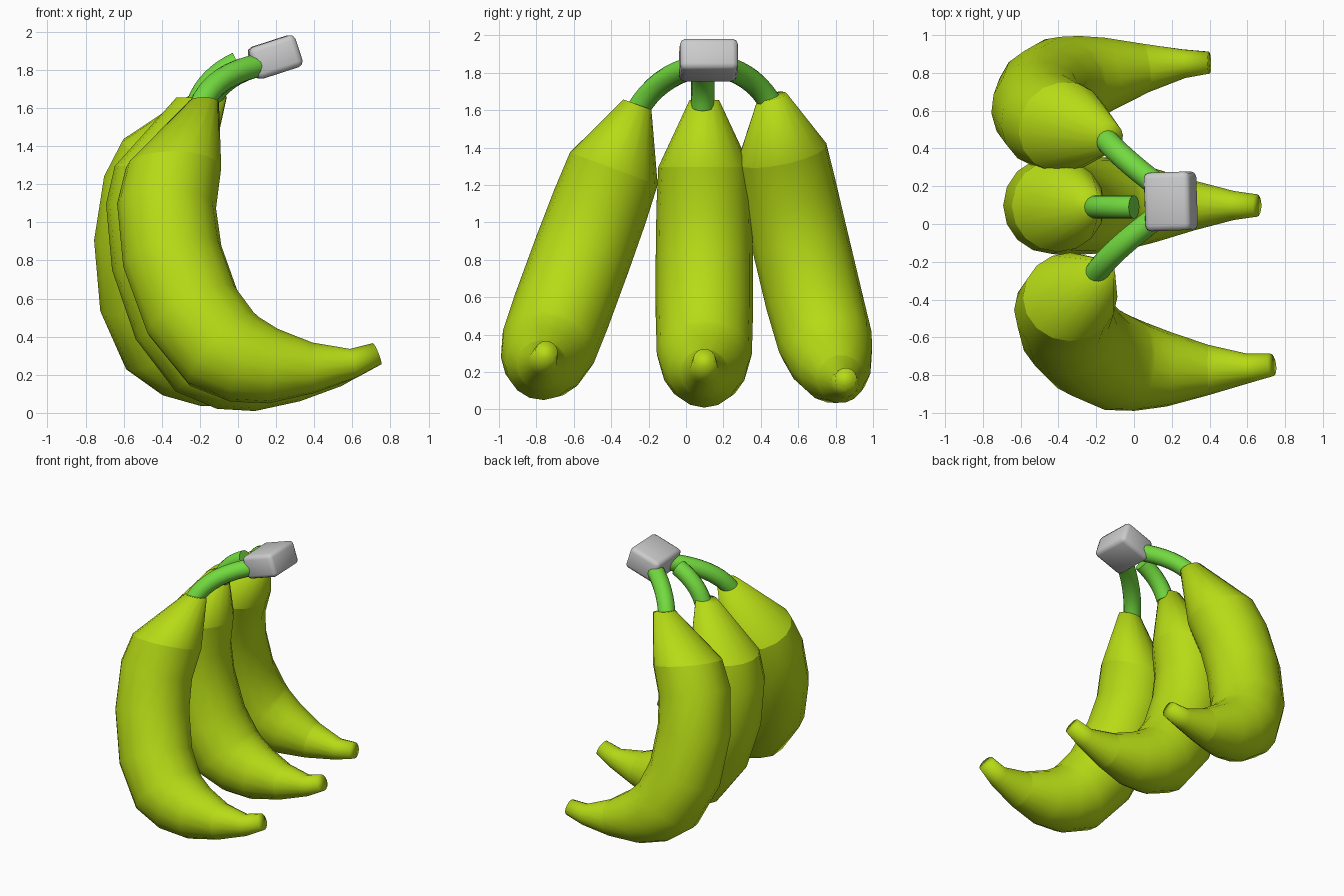
import bpy, bmesh, math
from mathutils import Vector, Matrix

if "Cube" in bpy.data.objects:
    bpy.data.objects.remove(bpy.data.objects["Cube"])

SIDES = 16


def material(name, color):
    m = bpy.data.materials.new(name)
    m.diffuse_color = color
    m.use_nodes = True
    m.node_tree.nodes["Principled BSDF"].inputs["Base Color"].default_value = m.diffuse_color
    return m


def sweep(name, points, radii, ref, mat, matrix=Matrix(), tangents={}, sharp=()):
    """Smooth round tube of varying radius along a planar path, with capped ends."""
    bm = bmesh.new()
    rings = []
    n = len(points)
    for i, (p, r) in enumerate(zip(points, radii)):
        t = (points[min(i + 1, n - 1)] - points[max(i - 1, 0)]).normalized()
        t = tangents.get(i, t)
        side = (ref - t * ref.dot(t)).normalized()
        up = t.cross(side)
        ring = []
        for k in range(SIDES):
            a = 2 * math.pi * k / SIDES
            ring.append(bm.verts.new(matrix @ (p + r * (math.cos(a) * side + math.sin(a) * up))))
        rings.append(ring)
    for a, b in zip(rings, rings[1:]):
        for k in range(SIDES):
            j = (k + 1) % SIDES
            bm.faces.new((a[k], a[j], b[j], b[k]))
    bm.faces.new(rings[0])
    bm.faces.new(rings[-1])
    bmesh.ops.recalc_face_normals(bm, faces=bm.faces)
    for f in bm.faces:
        f.smooth = True
    # Chosen rings keep a crisp edge
    for i in sharp:
        for k in range(SIDES):
            bm.edges.get((rings[i][k], rings[i][(k + 1) % SIDES])).smooth = False
    me = bpy.data.meshes.new(name)
    bm.to_mesh(me)
    bm.free()
    me.materials.append(mat)
    ob = bpy.data.objects.new(name, me)
    bpy.context.collection.objects.link(ob)
    return ob


skin = material("fruit_skin", (0.47, 0.71, 0.008, 1))
green = material("stalk_green", (0.17, 0.70, 0.05, 1))

# Fruit profile: x, z, radius, measured from the neck
PROFILE = [(0, 0, .08), (-.158, -.365, .25), (-.195, -.58, .26), (-.165, -.86, .264),
           (-.06, -1.17, .264), (.095, -1.38, .258), (.215, -1.437, .235),
           (.365, -1.475, .197), (.575, -1.485, .133), (.785, -1.46, .078), (.91, -1.406, .06)]
DOWN = Vector((0, 0, -1))
BENDS = {0: DOWN, 1: DOWN, 2: Vector((-.05, 0, -1)).normalized()}

# Fruits: neck position, up axis, forward axis, scale
FRUITS = {
    "front": ((-.18, -.26, 1.63), (0, .345, .938), (1, 0, 0), 1.0),
    "middle": ((-.245, .098, 1.655), (0, 0, 1), (1, 0, 0), .985),
    "back": ((-.135, .46, 1.675), (.241, -.2, .95), (.96, .13, -.216), .985),
}
for key, (pos, up, fwd, s) in FRUITS.items():
    ez = Vector(up).normalized()
    ey = ez.cross(Vector(fwd)).normalized()
    ex = ey.cross(ez)
    rot = Matrix((ex, ey, ez)).transposed().to_4x4()
    mat = Matrix.Translation(pos) @ rot @ Matrix.Scale(s, 4)
    sweep("banana_" + key, [Vector((x, 0, z)) for x, z, r in PROFILE],
          [r for x, z, r in PROFILE], Vector((0, 1, 0)), skin, mat, BENDS, (1, 8))

# Curved stalks joining the necks to the crown block
STALKS = {
    "front": ((-.20, -.26, 1.60), (-.13, -.15, 1.785), (.14, .05, 1.83)),
    "middle": ((-.21, .09, 1.62), (-.16, .09, 1.76), (0, .09, 1.835)),
    "back": ((-.155, .455, 1.63), (-.09, .37, 1.785), (.13, .20, 1.83)),
}
for key, ctrl in STALKS.items():
    a, b, c = map(Vector, ctrl)
    path = [a * (1 - t) ** 2 + b * 2 * t * (1 - t) + c * t * t for t in (i / 8 for i in range(9))]
    sweep("stalk_" + key, path, [.062] * 9, (c - a).cross(Vector((0, 0, 1))), green, sharp=(0, 8))

# Crown block with rounded edges
bpy.ops.mesh.primitive_cube_add(size=1, location=(.195, .12, 1.868),
                                rotation=(0, math.radians(-18), math.radians(2)))
block = bpy.context.object
block.name = "crown_block"
block.scale = (.255, .31, .175)
bpy.ops.object.transform_apply(location=False, rotation=False, scale=True)
bev = block.modifiers.new("bevel", 'BEVEL')
bev.width = .03
bev.segments = 2
bpy.ops.object.modifier_apply(modifier="bevel")
bpy.ops.object.shade_smooth_by_angle(angle=math.radians(50))
